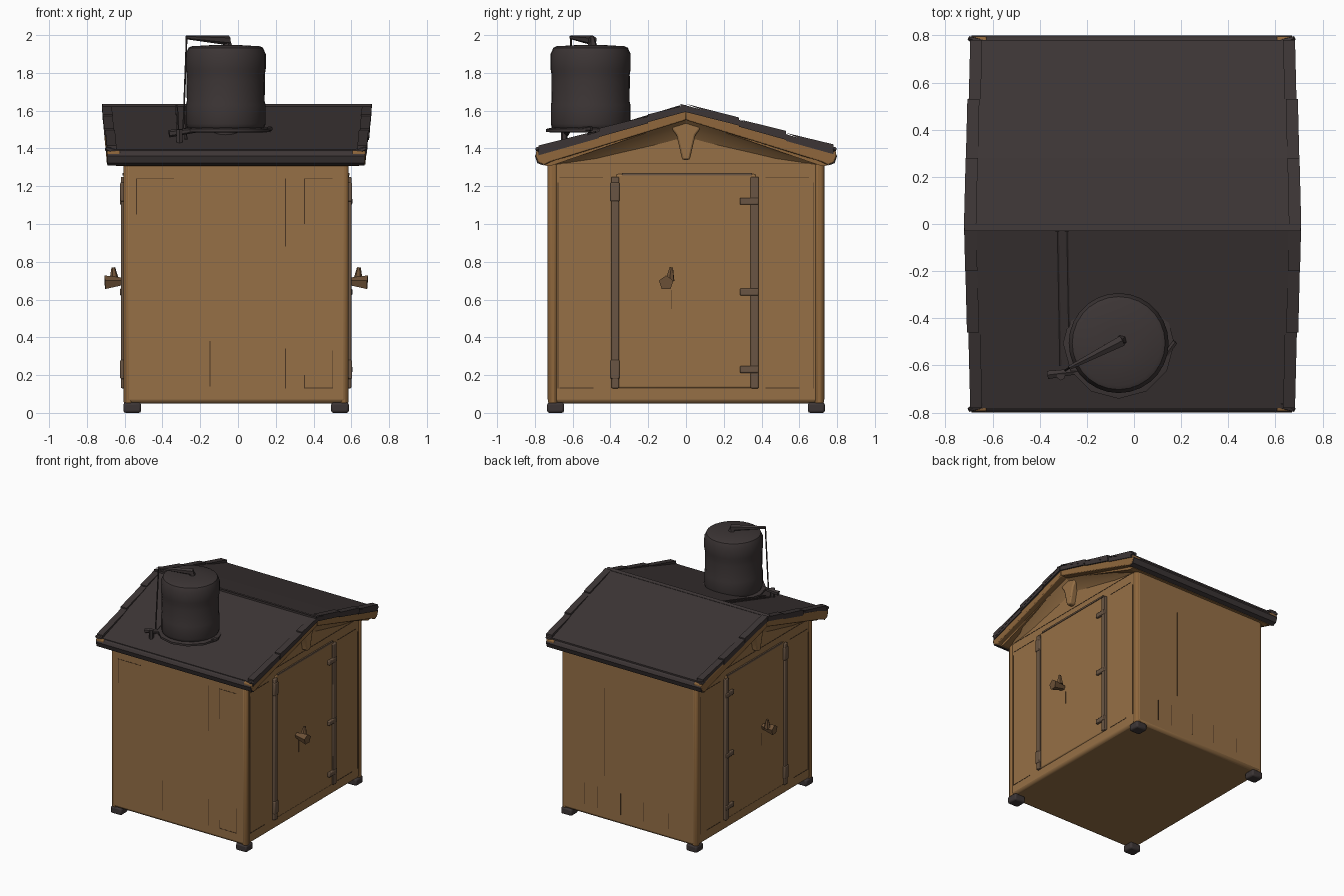
import bpy, bmesh, math
from mathutils import Vector

if "Cube" in bpy.data.objects:
    bpy.data.objects.remove(bpy.data.objects["Cube"])


def material(name, rgb):
    lin = [((c / 255 + 0.055) / 1.055) ** 2.4 for c in rgb]
    m = bpy.data.materials.new(name)
    m.use_nodes = True
    m.diffuse_color = (*lin, 1)
    m.node_tree.nodes["Principled BSDF"].inputs["Base Color"].default_value = (*lin, 1)
    return m


WOOD = material("warm wood", (150, 112, 70))
TRIM = material("trim wood", (143, 103, 60))
DARK = material("dark roofing", (60, 53, 53))
IRON = material("brown iron", (106, 85, 67))
BRONZE = material("handle bronze", (110, 82, 55))
CRACK = material("crack brown", (75, 54, 35))


def finish(name, bm, mat, bevel=0.0, smooth=True):
    bmesh.ops.recalc_face_normals(bm, faces=bm.faces)
    me = bpy.data.meshes.new(name)
    bm.to_mesh(me)
    bm.free()
    me.materials.append(mat)
    ob = bpy.data.objects.new(name, me)
    bpy.context.collection.objects.link(ob)
    if bevel:
        mod = ob.modifiers.new("soft edges", "BEVEL")
        mod.width, mod.segments = bevel, 2
    if smooth:
        bpy.ops.object.select_all(action="DESELECT")
        bpy.context.view_layer.objects.active = ob
        ob.select_set(True)
        bpy.ops.object.shade_smooth_by_angle(angle=math.radians(40))
    return ob


def box(name, lo, hi, mat, bevel=0.0):
    bm = bmesh.new()
    bmesh.ops.create_cube(bm, size=1)
    for v in bm.verts:
        v.co = Vector([(a + b) / 2 + c * (b - a) for a, b, c in zip(lo, hi, v.co)])
    return finish(name, bm, mat, bevel, smooth=bool(bevel))


def side(s, x):
    """Distance x from the hut's middle plane, towards side s."""
    return s * x - 0.01


def sided_box(name, s, x0, x1, y0, y1, z0, z1, mat, bevel=0.0):
    a, b = sorted((side(s, x0), side(s, x1)))
    return box(name, (a, y0, z0), (b, y1, z1), mat, bevel)


def loft(name, rings, mat, bevel=0.0, smooth=True):
    """Skin closed rings of points and cap both ends."""
    bm = bmesh.new()
    rings = [[bm.verts.new(p) for p in ring] for ring in rings]
    bm.faces.new(rings[0])
    bm.faces.new(rings[-1])
    n = len(rings[0])
    for a, b in zip(rings, rings[1:]):
        for i in range(n):
            j = (i + 1) % n
            bm.faces.new((a[i], a[j], b[j], b[i]))
    return finish(name, bm, mat, bevel, smooth)


def prism(name, pts, x0, x1, mat, bevel=0.0, taper=0.0):
    """Extrude a (y, z) outline along x, narrowing away from the ridge."""
    rings = [[(x * (1 - taper * abs(y)), y, z) for y, z in pts] for x in (x0, x1)]
    return loft(name, rings, mat, bevel, smooth=bool(bevel))


def lathe(name, profile, cx, cy, mat, sides=28):
    turn = [math.tau * t / sides for t in range(sides)]
    return loft(name, [[(cx + r * math.cos(a), cy + r * math.sin(a), z) for a in turn]
                       for r, z in profile], mat)


def rod(name, a, b, r1, r2, mat, sides=6):
    a, b = Vector(a), Vector(b)
    bm = bmesh.new()
    bmesh.ops.create_cone(bm, cap_ends=True, segments=sides, radius1=r1, radius2=r2, depth=(b - a).length)
    rot = (b - a).to_track_quat("Z", "Y")
    for v in bm.verts:
        v.co = rot @ v.co + (a + b) / 2
    return finish(name, bm, mat)


def roof_z(y, slope=0.303):
    return 1.63 - slope * abs(y)


# Hut body with pointed gable ends
prism("hut_body", [(-0.732, 0.05), (0.732, 0.05), (0.732, 1.34), (0, 1.57), (-0.732, 1.34)],
      side(-1, 0.59), side(1, 0.59), WOOD, 0.022)

# Corner posts and feet
for sx in (-1, 1):
    for sy in (-1, 1):
        y0, y1 = sorted((sy * 0.68, sy * 0.73))
        sided_box("corner_post", sx, 0.545, 0.595, y0, y1, 0.04, 1.33, TRIM, 0.018)
        y0, y1 = sorted((sy * 0.645, sy * 0.735))
        sided_box("foot", sx, 0.503, 0.597, y0, y1, 0, 0.055, DARK, 0.012)

# Gable ends: flared king post, coving under the slopes, barge boards
for s in (-1, 1):
    xs = sorted((side(s, 0.57), side(s, 0.635)))
    prism("king_post", [(-0.02, 1.34), (0.02, 1.34), (0.05, 1.47), (0.1, 1.54), (0, 1.57),
                        (-0.1, 1.54), (-0.05, 1.47)], *xs, WOOD, 0.01)
    xs = sorted((side(s, 0.635), side(s, 0.706)))
    for t in (-1, 1):
        loft("gable_cove", [[(side(s, 0.58), t * y, z - drop), (side(s, 0.61), t * y, z - drop * 0.45),
                             (side(s, 0.66), t * y, z), (side(s, 0.58), t * y, z + 0.02)]
                            for y, z, drop in ((0, 1.56, 0.12), (0.35, 1.45, 0.09), (0.72, 1.335, 0.03))], WOOD)
        board = [(0, 1.6), (0.794, 1.385), (0.796, 1.36), (0.783, 1.325), (0.75, 1.312), (0.715, 1.33), (0, 1.55)]
        prism("barge_board", [(t * y, z) for y, z in board], *xs, TRIM, 0.006, taper=0.04)

# Roof: wooden soffit, staggered courses, upturned verge shingles and rounded eaves
for t in (-1, 1):
    soffit = [(0, 1.59), (0.75, 1.37), (0.75, 1.31), (0.72, 1.306), (0, 1.555)]
    prism("soffit", [(t * y, z) for y, z in soffit], -0.645, 0.64, TRIM)
    edges = (0, 0.2, 0.46, 0.78) if t < 0 else (-0.03, 0.28, 0.53, 0.78)
    lift = 0 if t < 0 else 0.006
    for i, half in enumerate((0.713, 0.712, 0.706)):
        a, b = edges[i], edges[i + 1]
        za, zb = roof_z(max(a, 0)) + lift, roof_z(b) + lift
        course = [(a, za), (b, zb), (b, zb - 0.03), (a, za - 0.036)]
        prism("roof_course", [(t * y, z) for y, z in course], -half - 0.006, half - 0.006, DARK,
              taper=0.035)
        for s in (-1, 1):
            xs = sorted((s * (half - 0.05) - 0.006, s * (half + 0.002) - 0.006))
            shingle = [(max(a, 0), roof_z(max(a, 0), 0.29) + lift), (b, roof_z(b, 0.285) + 0.008 + lift),
                       (b, zb - 0.02)]
            prism("verge_shingle", [(t * y, z) for y, z in shingle], *xs, DARK, taper=0.035)
    eave = [(0.745, 1.402), (0.778, 1.39), (0.79, 1.38), (0.8, 1.36), (0.787, 1.322), (0.755, 1.31)]
    prism("eave_edge", [(t * y, z) for y, z in eave], -0.69, 0.671, DARK)
    for s in (-1, 1):
        rod("eave_horn", (side(s, 0.64), t * 0.765, 1.38), (side(s, 0.69), t * 0.788, 1.4), 0.022, 0.01, DARK)

# Doors on both ends: panel, edge strips, hinges, handle
for s in (-1, 1):
    sided_box("door", s, 0.57, 0.597, -0.37, 0.37, 0.13, 1.265, WOOD, 0.01)
    sided_box("door_top_strip", s, 0.58, 0.601, -0.34, 0.35, 1.258, 1.271, IRON)
    sided_box("latch_strip", s, 0.58, 0.61, -0.395, -0.355, 0.13, 1.25, IRON, 0.006)
    sided_box("hinge_strip", s, 0.58, 0.61, 0.342, 0.385, 0.13, 1.25, IRON, 0.006)
    for z in (0.23, 0.64, 1.12):
        sided_box("hinge", s, 0.59, 0.615, 0.285, 0.385, z - 0.018, z + 0.018, IRON, 0.006)
    for z in (0.23, 1.17):
        sided_box("latch_plate", s, 0.59, 0.614, -0.4, -0.352, z - 0.05, z + 0.05, IRON, 0.006)
    rod("handle_stem", (side(s, 0.59), -0.1, 0.695), (side(s, 0.695), -0.105, 0.688), 0.02, 0.04, BRONZE, 5)
    rod("handle_thumb", (side(s, 0.645), -0.085, 0.7), (side(s, 0.65), -0.078, 0.77), 0.026, 0.01, BRONZE)
    sided_box("keyhole_crack", s, 0.59, 0.599, -0.077, -0.073, 0.55, 0.65, CRACK)
    for y in (-0.679, 0.674):
        sided_box("post_groove", s, 0.58, 0.592, y, y + 0.004, 0.13, 1.22, CRACK)
    for y in (-0.67, 0.42):
        sided_box("rail_groove", s, 0.58, 0.592, y, y + 0.23, 1.246, 1.25, CRACK)
        sided_box("rail_groove", s, 0.58, 0.592, y, y + 0.18, 0.13, 0.134, CRACK)
    sided_box("gable_line", s, 0.58, 0.592, -0.68, 0.7, 1.319, 1.323, CRACK)

# Plank cracks on the plain walls
FRONT = ((-0.54, 1.05, 1.24), (0.25, 0.88, 1.24), (0.35, 1.0, 1.24), (-0.15, 0.14, 0.38),
         (0.25, 0.13, 0.34), (0.35, 0.13, 0.2), (0.5, 0.13, 0.33))
BACK = ((0.38, 0.13, 0.3), (0.26, 0.13, 0.3), (0.2, 0.4, 1.1), (0.06, 0.13, 0.3),
        (-0.14, 0.13, 0.28), (-0.36, 0.13, 0.25))
for t, cracks in ((-1, FRONT), (1, BACK)):
    y0, y1 = sorted((t * 0.72, t * 0.7335))
    for x, z0, z1 in cracks:
        box("plank_crack", (x, y0, z0), (x + 0.004, y1, z1), CRACK)
for x0, x1, z in ((-0.54, -0.34, 1.237), (0.35, 0.5, 1.237), (0.35, 0.5, 0.13)):
    box("plank_crack", (x0, -0.7335, z), (x1, -0.72, z + 0.004), CRACK)

# Water tank on its stand
TX, TY = -0.065, -0.505
lathe("water_tank", [(0.19, 1.495), (0.203, 1.505), (0.211, 1.53), (0.211, 1.63), (0.206, 1.65), (0.208, 1.76),
                     (0.207, 1.79), (0.212, 1.82), (0.212, 1.9), (0.197, 1.933), (0.18, 1.941), (0.06, 1.948)],
      TX, TY, DARK)
lathe("tank_stand", [(0.21, 1.485), (0.236, 1.488), (0.236, 1.503), (0.2, 1.512)], TX, TY, DARK, 12)
rod("stand_column", (TX, -0.45, 1.45), (TX, -0.45, 1.5), 0.07, 0.07, DARK, 12)

# Filling pipe, valve and roof pipes
rod("top_pipe", (-0.05, -0.495, 1.972), (-0.275, -0.61, 1.988), 0.026, 0.01, DARK)
rod("top_spout", (-0.06, -0.5, 1.985), (-0.055, -0.495, 1.94), 0.016, 0.026, DARK)
rod("down_pipe", (-0.272, -0.608, 1.985), (-0.29, -0.62, 1.5), 0.005, 0.005, DARK)
rod("valve", (-0.365, -0.64, 1.478), (-0.2, -0.62, 1.5), 0.02, 0.012, DARK)
rod("valve_leg", (-0.31, -0.645, 1.42), (-0.31, -0.645, 1.5), 0.018, 0.018, DARK)
rod("side_bracket", (0.1, -0.6, 1.495), (0.175, -0.5, 1.505), 0.012, 0.012, DARK)
for x in (-0.325, -0.285):
    rod("roof_pipe", (x, -0.03, roof_z(0.03)), (x + 0.01, -0.6, roof_z(0.6)), 0.008, 0.008, DARK)
